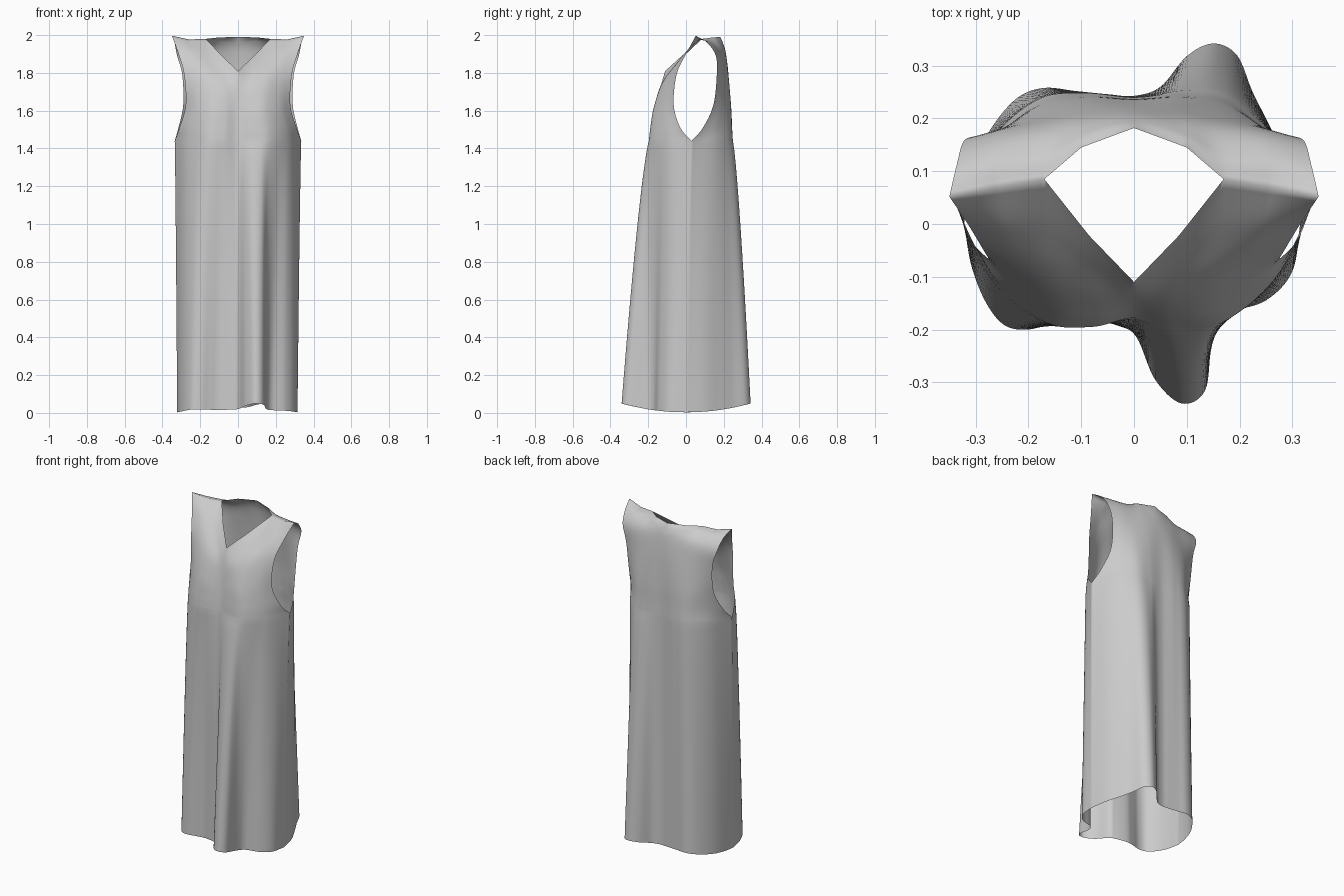
import bpy, bmesh
from mathutils import Vector

N = 8        # columns per control span
LOWER = 36   # rows from hem to armpit
UPPER = 6    # rows per span above the armpit


def spline(pts, n):
    """Catmull-Rom through pts, n steps per span."""
    p = [2 * pts[0] - pts[1]] + pts + [2 * pts[-1] - pts[-2]]
    out = []
    for i in range(1, len(p) - 2):
        a, b, c, d = p[i - 1:i + 3]
        for k in range(n):
            t = k / n
            out.append(0.5 * (2 * b + (c - a) * t + (2 * a - 5 * b + 4 * c - d) * t * t
                              + (3 * b - a - 3 * c + d) * t ** 3))
    return out + [pts[-1].copy()]


def polyline(pts, n):
    out = [a.lerp(b, k / n) for a, b in zip(pts, pts[1:]) for k in range(n)]
    return out + [pts[-1].copy()]


def mirrored(half, sharp=False):
    """Row from left edge to right edge, from centre-to-edge points."""
    right = [Vector(p) for p in half]
    left = [Vector((-p.x, p.y, p.z)) for p in right[:0:-1]]
    return polyline(left + right, N * 2) if sharp else spline(left + right, N * 2)


def hem(points):
    """Wavy hem; it lifts a little where the folds swing out."""
    return spline([Vector((x, y, 0.003 + 0.4 * y * y)) for x, y in points], N)


def panel(bm, hem_pts, rows):
    h = hem(hem_pts)
    upper = [mirrored(r, i == len(rows) - 1) for i, r in enumerate(rows)]
    grid = []
    # skirt: folds grow from armpit level to the hem
    for j in range(LOWER):
        t = 1 - j / LOWER
        f = t ** 0.75
        line = []
        for a, b in zip(upper[0], h):
            p = a.lerp(b, f)
            p.z = a.z + (b.z - a.z) * t
            line.append(p)
        grid.append(line)
    # bodice: smooth through the rows up to the neck and shoulder edge
    cols = [spline([r[i] for r in upper], UPPER) for i in range(len(h))]
    grid += [[c[j] for c in cols] for j in range(len(cols[0]))]
    verts = [[bm.verts.new(p) for p in line] for line in grid]
    for r0, r1 in zip(verts, verts[1:]):
        for i in range(len(r0) - 1):
            bm.faces.new((r0[i], r0[i + 1], r1[i + 1], r1[i]))


# front: hem outline left to right, then half rows from armpit to V-neck
front_hem = [(-.322, 0), (-.308, -.08), (-.28, -.15), (-.245, -.192), (-.2, -.2),
             (-.15, -.186), (-.1, -.177), (-.03, -.193), (.005, -.215), (.04, -.295),
             (.09, -.34), (.135, -.315), (.148, -.22), (.175, -.172), (.25, -.145),
             (.3, -.09), (.315, 0)]
front_rows = [
    [(0, -.178, 1.44), (.08, -.195, 1.44), (.17, -.185, 1.44), (.27, -.10, 1.44), (.335, .03, 1.44)],
    [(0, -.17, 1.51), (.075, -.187, 1.51), (.16, -.18, 1.51), (.25, -.115, 1.51), (.31, -.03, 1.51)],
    [(0, -.157, 1.60), (.07, -.17, 1.61), (.14, -.165, 1.62), (.22, -.12, 1.63), (.277, -.065, 1.63)],
    [(0, -.14, 1.70), (.08, -.135, 1.73), (.15, -.11, 1.77), (.22, -.078, 1.79), (.285, -.05, 1.79)],
    [(0, -.125, 1.76), (.085, -.075, 1.82), (.16, -.02, 1.88), (.24, -.01, 1.90), (.315, 0, 1.90)],
    [(0, -.11, 1.81), (.085, -.022, 1.89), (.17, .085, 1.98), (.26, .07, 1.977), (.35, .052, 1.997)],
]

# back: hem outline, then half rows from armpit over the shoulder to the neck
back_hem = [(-.322, 0), (-.315, .06), (-.297, .13), (-.265, .19), (-.22, .24),
            (-.17, .258), (-.11, .252), (-.05, .246), (0, .243), (.05, .26),
            (.1, .318), (.15, .342), (.195, .32), (.225, .25), (.26, .18),
            (.295, .1), (.315, 0)]
back_rows = [
    [(0, .24, 1.44), (.09, .248, 1.44), (.18, .237, 1.44), (.27, .16, 1.44), (.335, .03, 1.44)],
    [(0, .238, 1.51), (.09, .244, 1.51), (.175, .232, 1.51), (.255, .17, 1.51), (.315, .09, 1.51)],
    [(0, .235, 1.63), (.09, .238, 1.63), (.17, .225, 1.63), (.235, .19, 1.63), (.29, .145, 1.63)],
    [(0, .224, 1.80), (.08, .221, 1.80), (.16, .206, 1.80), (.23, .188, 1.79), (.295, .163, 1.79)],
    [(0, .21, 1.91), (.09, .2, 1.91), (.17, .182, 1.91), (.25, .172, 1.90), (.322, .158, 1.89)],
    [(0, .195, 1.96), (.095, .172, 1.965), (.17, .133, 1.965), (.26, .125, 1.96), (.336, .112, 1.96)],
    [(0, .182, 1.99), (.10, .145, 1.988), (.17, .085, 1.98), (.26, .07, 1.977), (.35, .052, 1.997)],
]

# sleeveless dress: two panels joined at side and shoulder seams
bm = bmesh.new()
panel(bm, front_hem, front_rows)
panel(bm, back_hem, back_rows)
bmesh.ops.remove_doubles(bm, verts=bm.verts, dist=0.0005)
bmesh.ops.recalc_face_normals(bm, faces=bm.faces)
mesh = bpy.data.meshes.new("dress")
bm.to_mesh(mesh)
bm.free()
dress = bpy.data.objects.new("dress", mesh)
bpy.context.collection.objects.link(dress)
for poly in mesh.polygons:
    poly.use_smooth = True
